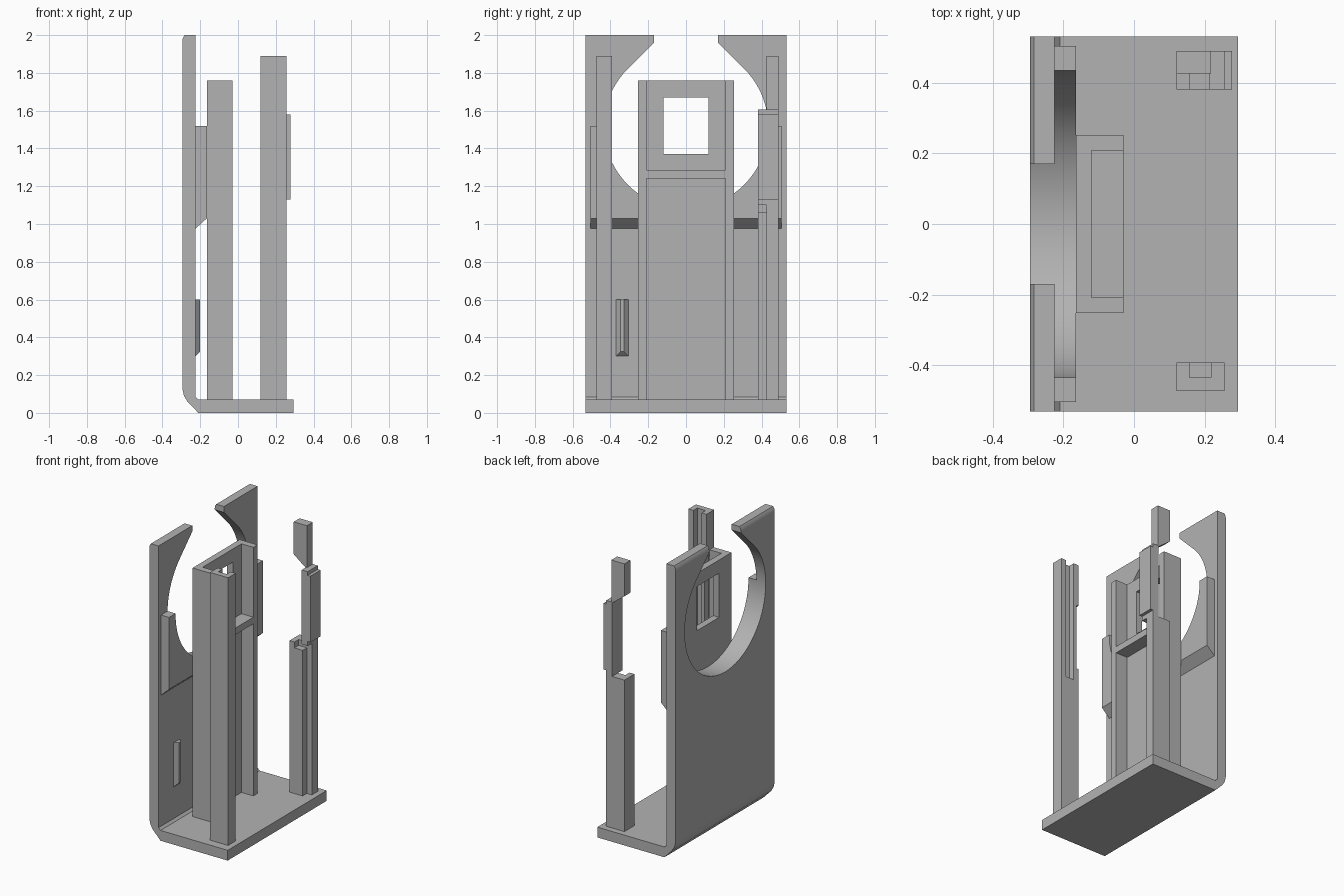
import bpy, bmesh, math

cube = bpy.data.objects.get("Cube")
if cube:
    bpy.data.objects.remove(cube, do_unlink=True)

GREY = (0.45, 0.45, 0.45, 1)
mat = bpy.data.materials.new("plain_grey")
mat.use_nodes = True
mat.diffuse_color = GREY
mat.node_tree.nodes["Principled BSDF"].inputs["Base Color"].default_value = GREY


def prism(name, profile, lo, hi, axis):
    """Extrude a 2D profile: axis x uses (y, z), axis y uses (x, z), axis z uses (x, y)."""
    place = {"x": lambda p, d: (d, p[0], p[1]),
             "y": lambda p, d: (p[0], d, p[1]),
             "z": lambda p, d: (p[0], p[1], d)}[axis]
    bm = bmesh.new()
    base = bm.faces.new([bm.verts.new(place(p, lo)) for p in profile])
    top = bmesh.ops.extrude_face_region(bm, geom=[base])["geom"]
    step = place((0, 0), hi - lo)
    bmesh.ops.translate(bm, vec=step, verts=[v for v in top if isinstance(v, bmesh.types.BMVert)])
    bmesh.ops.recalc_face_normals(bm, faces=bm.faces)
    mesh = bpy.data.meshes.new(name)
    bm.to_mesh(mesh)
    bm.free()
    mesh.materials.append(mat)
    ob = bpy.data.objects.new(name, mesh)
    bpy.context.collection.objects.link(ob)
    return ob


def box(name, x, y, z):
    return prism(name, [(x[0], y[0]), (x[1], y[0]), (x[1], y[1]), (x[0], y[1])], z[0], z[1], "z")


def cut(target, cutter):
    mod = target.modifiers.new("cut", "BOOLEAN")
    mod.operation = "DIFFERENCE"
    mod.solver = "EXACT"
    mod.object = cutter
    cutter.hide_render = True
    bpy.context.view_layer.objects.active = target
    bpy.ops.object.modifier_apply(modifier=mod.name)


# Back plate and base as one bent profile
shell = prism("back_plate_and_base", [
    (-0.21, 0), (0.295, 0), (0.295, 0.07), (-0.21, 0.07), (-0.225, 0.085), (-0.225, 2),
    (-0.283, 2), (-0.292, 1.985), (-0.295, 1.965), (-0.295, 0.13), (-0.286, 0.09), (-0.268, 0.06)],
    -0.532, 0.532, "y")

# Pad on the inside of the plate, sloped underneath
pad = prism("inner_pad", [(-0.225, 0.975), (-0.165, 1.03), (-0.165, 1.52), (-0.225, 1.52)],
            -0.505, 0.505, "y")

# Round opening that runs out through the top at 45 degrees
R, CZ, NECK = 0.435, 1.515, 0.17
arc = [(R * math.cos(math.radians(a)), CZ + R * math.sin(math.radians(a)))
       for a in range(-225, 46, 5)]
neck_z = CZ + R * math.sqrt(2) - NECK
opening = prism("opening_cutter", arc + [(NECK, neck_z), (NECK, 2.1), (-NECK, 2.1), (-NECK, neck_z)],
                -0.4, -0.1, "x")
for part in (shell, pad):
    cut(part, opening)
bpy.data.objects.remove(opening, do_unlink=True)

# Small tapered latch on the plate
latch = box("latch", (-0.225, -0.2), (-0.37, -0.305), (0.3, 0.6))
for v in latch.data.vertices:
    if v.co.x > -0.21:
        v.co.y = -0.3375 + (0.008 if v.co.y > -0.34 else -0.008)
        if v.co.z < 0.4:
            v.co.z = 0.325

# Central channel, open to one side, with a window and a shelf
channel = prism("channel", [
    (-0.165, -0.253), (-0.03, -0.253), (-0.03, -0.208), (-0.12, -0.208),
    (-0.12, 0.208), (-0.03, 0.208), (-0.03, 0.253), (-0.165, 0.253)], 0.07, 1.76, "z")
window = box("window_cutter", (-0.2, -0.1), (-0.12, 0.12), (1.37, 1.67))
cut(channel, window)
bpy.data.objects.remove(window, do_unlink=True)
box("channel_shelf", (-0.12, -0.03), (-0.208, 0.208), (1.24, 1.285))

# Front post: solid below, grooved above, with a thinned inner lip
X0, X1, X2, X3 = 0.12, 0.157, 0.219, 0.257
SLOT = 1.06
box("front_post", (X0, X3), (-0.473, -0.392), (0.07, SLOT))
box("front_post_wall", (X0, X3), (-0.473, -0.435), (SLOT, 1.89))
box("front_post_outer_lip", (X2, X3), (-0.435, -0.392), (SLOT, 1.89))
for name, z, x in (("lower", (SLOT, 1.15), X0), ("middle", (1.15, 1.6), X0 + 0.015),
                   ("upper", (1.6, 1.89), X0)):
    box("front_post_inner_lip_" + name, (x, X1), (-0.435, -0.392), z)

# Back post: stepped lower column
Y0, Y1, Y2 = 0.382, 0.427, 0.49
prism("back_post", [(X0, Y0), (X2, Y0), (X2, Y1), (X3, Y1), (X3, Y2), (X0, Y2)], 0.07, SLOT, "z")
box("back_post_wall", (X0, X3), (Y1, Y2), (SLOT, 1.1))
box("back_post_inner_lip", (X0, X1), (Y0, Y1), (SLOT, 1.1))

# Back post: slim middle with a cover plate, then the sloped top block
box("back_post_middle", (0.212, X3), (Y0, Y2), (1.1, 1.605))
box("back_post_cover", (X3, 0.278), (Y0, Y2), (1.13, 1.58))
prism("back_post_top", [(X0, 1.67), (0.212, 1.6), (X2, 1.6), (X2, 1.89), (X0, 1.89)], Y1, Y2, "y")

# Smooth the rounded surfaces, keep edges sharp
bpy.ops.object.select_all(action="DESELECT")
for part in (shell, pad):
    part.select_set(True)
bpy.context.view_layer.objects.active = shell
bpy.ops.object.shade_smooth_by_angle(angle=math.radians(25))
